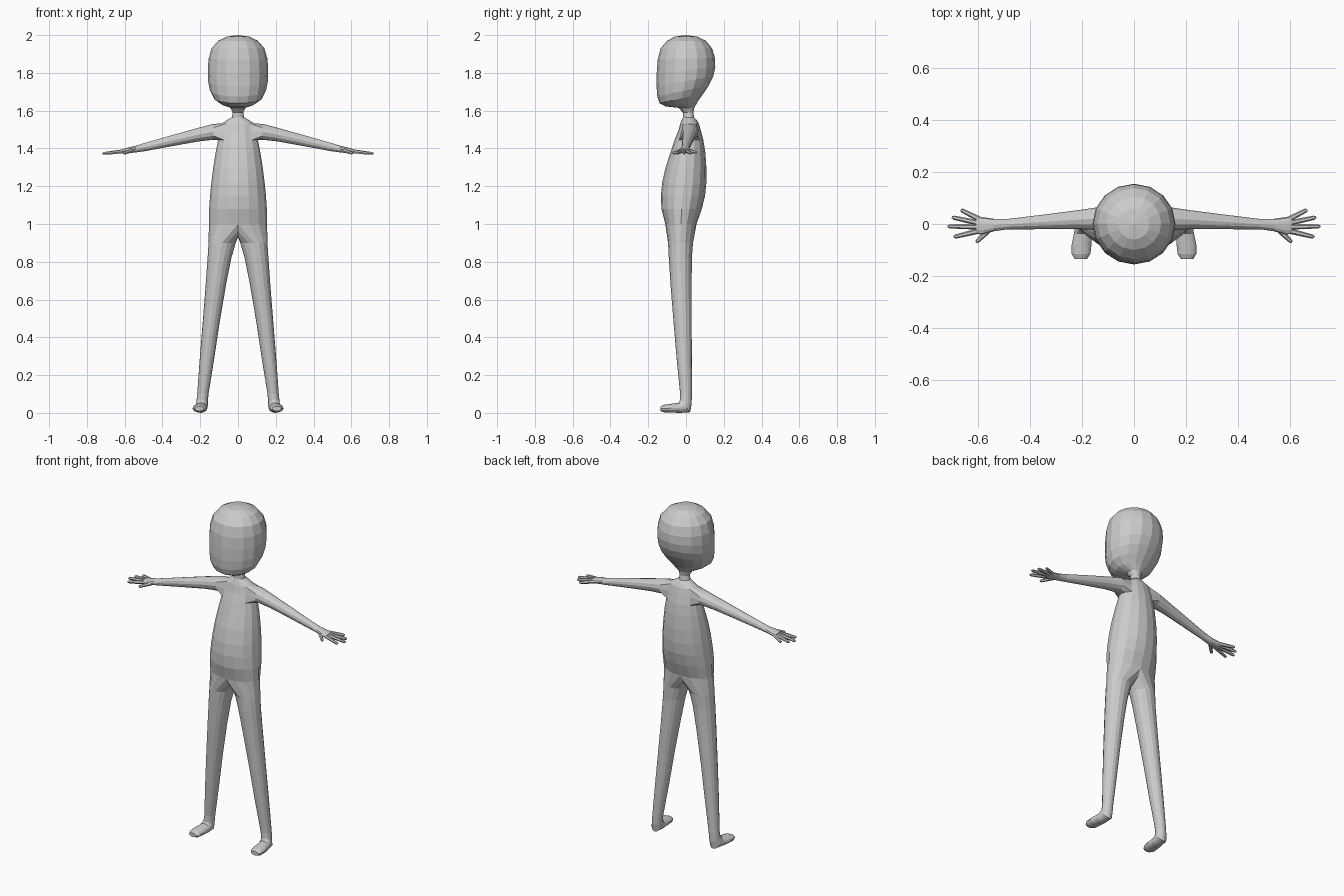
import bpy, bmesh, math
from mathutils import Vector

skin = bpy.data.materials.new("light grey")
skin.diffuse_color = (0.6, 0.6, 0.6, 1)

bm = bmesh.new()


def bridge(a, b, closed=True):
    """Quads between two equally long vertex rows; returns the faces."""
    n = len(a)
    return [bm.faces.new((a[i], a[(i + 1) % n], b[(i + 1) % n], b[i]))
            for i in range(n if closed else n - 1)]


def ring(centre, u, v, angles):
    """Elliptical ring of vertices with half axes u and v."""
    c, u, v = Vector(centre), Vector(u), Vector(v)
    return [bm.verts.new(c + u * math.cos(math.radians(a)) + v * math.sin(math.radians(a)))
            for a in angles]


HALF = [-90 + 22.5 * i for i in range(9)]

# Head, neck and torso: half rings (z, half width, front y, back y, tilt)
profile = [
    (1.992, 0.060, -0.060, 0.060, 0), (1.970, 0.105, -0.100, 0.105, 0),
    (1.930, 0.140, -0.135, 0.138, 0), (1.875, 0.156, -0.150, 0.153, 0.03),
    (1.815, 0.160, -0.155, 0.155, 0.10), (1.755, 0.158, -0.156, 0.145, 0.18),
    (1.705, 0.148, -0.152, 0.122, 0.22), (1.665, 0.128, -0.140, 0.092, 0.22),
    (1.635, 0.090, -0.108, 0.062, 0.15), (1.615, 0.040, -0.040, 0.044, 0),
    (1.590, 0.028, -0.016, 0.039, 0), (1.565, 0.033, -0.016, 0.043, 0),
    (1.552, 0.055, -0.022, 0.056, 0), (1.532, 0.088, -0.030, 0.068, 0),
    (1.490, 0.097, -0.042, 0.080, 0), (1.445, 0.105, -0.060, 0.092, 0),
    (1.380, 0.118, -0.082, 0.102, 0), (1.300, 0.131, -0.108, 0.108, 0),
    (1.220, 0.141, -0.126, 0.108, 0), (1.150, 0.148, -0.133, 0.101, 0),
    (1.080, 0.153, -0.130, 0.084, 0), (1.000, 0.154, -0.110, 0.056, 0),
]
rows = []
for z, w, yf, yb, tilt in profile:
    d = (yb - yf) / 2
    rows.append(ring((0, (yf + yb) / 2, z), (w, 0, 0), (0, d, d * tilt), HALF))
crown = bm.verts.new((0, 0, 2.0))
for i in range(8):
    bm.faces.new((crown, rows[0][i], rows[0][i + 1]))
SHOULDER = 13
for r in range(len(rows) - 1):
    faces = bridge(rows[r], rows[r + 1], False)
    if r in (SHOULDER, SHOULDER + 1):          # opening for the arm
        bmesh.ops.delete(bm, geom=faces[2:6], context='FACES_ONLY')

# Arm and palm, grown from the shoulder opening (x, y, z, half depth, half height)
top, mid, low = rows[SHOULDER:SHOULDER + 3]
loop = top[2:7] + [mid[6]] + low[6:1:-1] + [mid[2]]
arm_angles = [150 - 30 * i for i in range(12)]
for x, y, z, ry, rz in [(0.13, 0.021, 1.488, 0.045, 0.042), (0.21, 0.017, 1.473, 0.037, 0.036),
                        (0.35, 0.008, 1.441, 0.028, 0.029), (0.49, -0.001, 1.408, 0.020, 0.022),
                        (0.54, -0.004, 1.397, 0.024, 0.018), (0.58, -0.007, 1.390, 0.033, 0.015),
                        (0.61, -0.005, 1.386, 0.034, 0.011)]:
    nxt = ring((x, y, z), (0, ry, 0), (0, 0, rz), arm_angles)
    bridge(loop, nxt)
    loop = nxt
bm.faces.new(loop)

# Fingers and thumb: tapered six-sided tubes with a pointed round tip
for start, end in [((0.595, 0.018, 1.388), (0.668, 0.055, 1.378)),
                   ((0.600, 0.004, 1.387), (0.702, 0.026, 1.375)),
                   ((0.600, -0.011, 1.387), (0.718, -0.009, 1.373)),
                   ((0.595, -0.026, 1.386), (0.695, -0.050, 1.373)),
                   ((0.555, -0.020, 1.390), (0.608, -0.070, 1.374))]:
    s, e = Vector(start), Vector(end)
    axis = (e - s).normalized()
    side = axis.cross(Vector((0, 0, 1))).normalized()
    up = side.cross(axis)
    prev = None
    for t, rad in ((0, 0.0105), (0.5, 0.0095), (0.92, 0.008), (1, 0.004)):
        cur = ring(s.lerp(e, t), side * rad, up * rad, range(0, 360, 60))
        if prev:
            bridge(prev, cur)
        prev = cur
    bm.faces.new(prev)

# Leg: the waist half ring is closed by a crotch arch, then swept down into the foot
waist = rows[-1]
arch = []
for i in range(1, 8):
    p = waist[8].co.lerp(waist[0].co, i / 8)
    arch.append(bm.verts.new((0, p.y, 1.0 - 0.07 * math.sin(math.pi * i / 8) ** 0.6)))
loop = waist + arch
leg_angles = [-90 + 22.5 * i for i in range(16)]
# (x, y, z, half width, half depth, turn towards the toes)
for x, y, z, rx, ry, turn in [
        (0.084, -0.029, 0.900, 0.072, 0.066, 0), (0.098, -0.030, 0.820, 0.063, 0.061, 0),
        (0.117, -0.026, 0.680, 0.054, 0.056, 0), (0.142, -0.018, 0.480, 0.045, 0.048, 0),
        (0.165, -0.009, 0.280, 0.038, 0.040, 0), (0.186, 0.000, 0.100, 0.030, 0.031, 0),
        (0.190, -0.001, 0.060, 0.030, 0.033, 20), (0.193, -0.005, 0.036, 0.033, 0.042, 50),
        (0.197, -0.035, 0.027, 0.034, 0.027, 85), (0.202, -0.080, 0.025, 0.038, 0.023, 90),
        (0.204, -0.115, 0.023, 0.036, 0.020, 90), (0.205, -0.135, 0.022, 0.024, 0.012, 90)]:
    t = math.radians(turn)
    nxt = ring((x, y, z), (rx, 0, 0), (0, ry * math.cos(t), -ry * math.sin(t)), leg_angles)
    bridge(loop, nxt)
    loop = nxt
bm.faces.new(loop)

# Keep the centre seam exact and rest the soles on the ground
lowest = min(v.co.z for v in bm.verts)
for v in bm.verts:
    if abs(v.co.x) < 1e-4:
        v.co.x = 0
    if v.co.z < 0.01:
        v.co.z = max(0, v.co.z - lowest)
bmesh.ops.recalc_face_normals(bm, faces=bm.faces[:])

mesh = bpy.data.meshes.new("body")
bm.to_mesh(mesh)
bm.free()
mesh.materials.append(skin)
body = bpy.data.objects.new("body", mesh)
bpy.context.collection.objects.link(body)

# Other half
mirror = body.modifiers.new("mirror", 'MIRROR')
mirror.use_clip = True
mirror.merge_threshold = 0.0005
